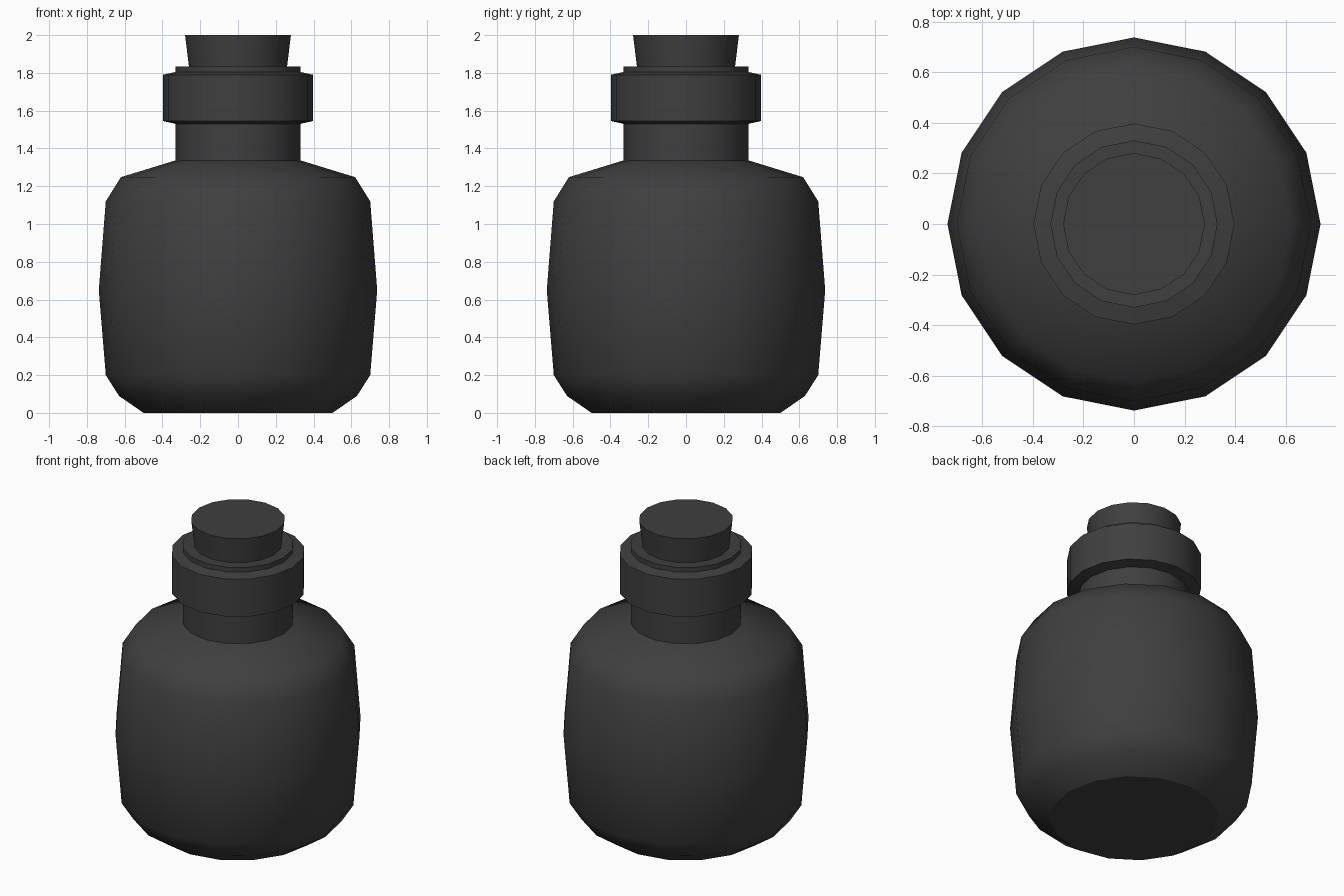
import bpy, bmesh
from math import sin, cos, pi, radians

if "Cube" in bpy.data.objects:
    bpy.data.objects.remove(bpy.data.objects["Cube"])

SIDES = 16

glaze = bpy.data.materials.new("dark_glaze")
glaze.diffuse_color = (0.05, 0.05, 0.05, 1)
glaze.use_nodes = True
glaze.node_tree.nodes["Principled BSDF"].inputs["Base Color"].default_value = glaze.diffuse_color


def lathe(name, profile, cap_bottom=False, cap_top=False, closed=False):
    """Spin (radius, z) points around z; optionally cap or close the profile."""
    bm = bmesh.new()
    rings = [[bm.verts.new((r * cos(2 * pi * i / SIDES), r * sin(2 * pi * i / SIDES), z))
              for i in range(SIDES)] for r, z in profile]
    pairs = list(zip(rings, rings[1:]))
    if closed:
        pairs.append((rings[-1], rings[0]))
    for a, b in pairs:
        for i in range(SIDES):
            j = (i + 1) % SIDES
            bm.faces.new((a[i], a[j], b[j], b[i])).smooth = True
    if cap_bottom:
        bm.faces.new(rings[0][::-1])
    if cap_top:
        bm.faces.new(rings[-1])
    bm.normal_update()
    # hard edges at steep creases and around flat caps
    for e in bm.edges:
        if len(e.link_faces) == 2:
            flat = not all(f.smooth for f in e.link_faces)
            e.smooth = not flat and e.calc_face_angle() < radians(44)
    mesh = bpy.data.meshes.new(name)
    bm.to_mesh(mesh)
    bm.free()
    mesh.materials.append(glaze)
    obj = bpy.data.objects.new(name, mesh)
    bpy.context.collection.objects.link(obj)
    return obj


# rounded body, shoulder, neck and flat rim
lathe("bottle", [(0.50, 0), (0.63, 0.09), (0.70, 0.20), (0.737, 0.65), (0.70, 1.12),
                 (0.62, 1.248), (0.33, 1.337), (0.33, 1.835), (0.26, 1.835)],
      cap_bottom=True)

# thick collar around the neck
lathe("neck_collar", [(0.33, 1.53), (0.397, 1.545), (0.397, 1.79), (0.33, 1.805)],
      closed=True)

# tapered stopper
lathe("stopper", [(0.257, 1.81), (0.28, 2.0)], cap_bottom=True, cap_top=True)
